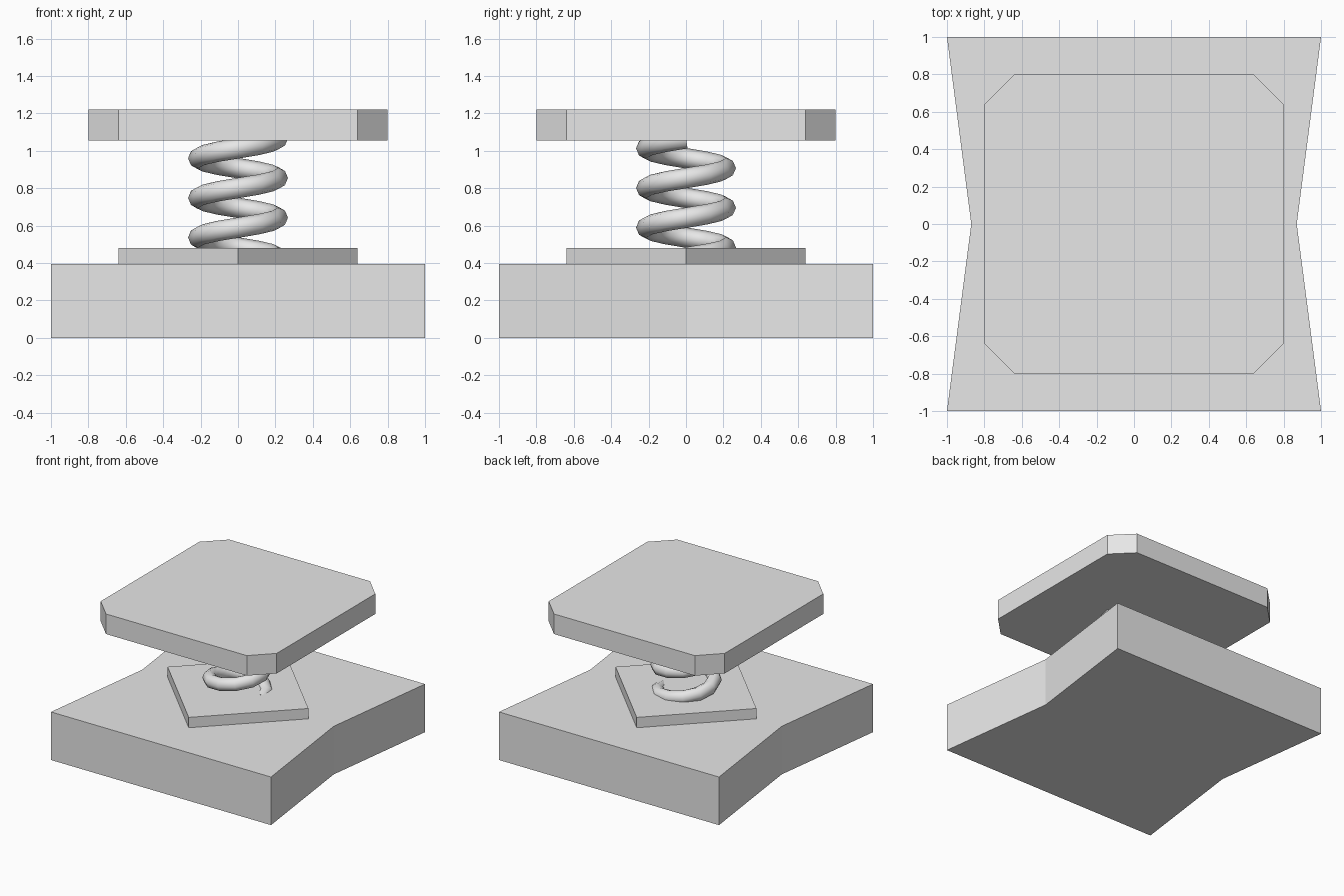
import bpy, bmesh, math
from mathutils import Vector

if "Cube" in bpy.data.objects:
    bpy.data.objects.remove(bpy.data.objects["Cube"])

grey = bpy.data.materials.new("light_grey")
grey.diffuse_color = (0.8, 0.8, 0.8, 1)
grey.use_nodes = True
grey.node_tree.nodes["Principled BSDF"].inputs["Base Color"].default_value = grey.diffuse_color


def finish(bm, name):
    bmesh.ops.recalc_face_normals(bm, faces=bm.faces)
    mesh = bpy.data.meshes.new(name)
    bm.to_mesh(mesh)
    bm.free()
    mesh.materials.append(grey)
    obj = bpy.data.objects.new(name, mesh)
    bpy.context.collection.objects.link(obj)
    return obj


def slab(name, outline, z0, z1):
    """Extrude a flat outline from z0 up to z1."""
    bm = bmesh.new()
    face = bm.faces.new([bm.verts.new((x, y, z0)) for x, y in outline])
    top = bmesh.ops.extrude_face_region(bm, geom=[face])["geom"]
    verts = [g for g in top if isinstance(g, bmesh.types.BMVert)]
    bmesh.ops.translate(bm, vec=(0, 0, z1 - z0), verts=verts)
    return finish(bm, name)


def coil(name, radius, tube, z0, pitch, turns, steps=12, sides=8):
    """Sweep a round section along a rising helix, with capped ends."""
    bm = bmesh.new()
    rings = []
    for i in range(turns * steps + 1):
        a = math.tau * i / steps
        out = Vector((math.cos(a), math.sin(a), 0))
        along = Vector((-math.sin(a), math.cos(a), pitch / math.tau / radius)).normalized()
        up = out.cross(along)
        centre = out * radius + Vector((0, 0, z0 + pitch * i / steps))
        rings.append([bm.verts.new(centre + tube * (out * math.cos(t) + up * math.sin(t)))
                      for t in (math.tau * k / sides for k in range(sides))])
    for r, s in zip(rings, rings[1:]):
        for k in range(sides):
            n = (k + 1) % sides
            bm.faces.new((r[k], r[n], s[n], s[k]))
    bm.faces.new(rings[0])
    bm.faces.new(rings[-1])
    obj = finish(bm, name)
    bpy.context.view_layer.objects.active = obj
    obj.select_set(True)
    bpy.ops.object.shade_smooth_by_angle(angle=math.radians(60))
    obj.select_set(False)


# Base block with pinched sides
slab("base", [(-1, -1), (1, -1), (0.87, 0), (1, 1), (-1, 1), (-0.87, 0)], 0, 0.395)

# Diamond mounting plate
slab("mounting_plate", [(0, -0.64), (0.64, 0), (0, 0.64), (-0.64, 0)], 0.395, 0.48)

# Coil spring
coil("spring", 0.213, 0.054, 0.43, 0.212, 3)

# Top pad with cut corners
h, c = 0.8, 0.64
slab("top_pad", [(-c, -h), (c, -h), (h, -c), (h, c), (c, h), (-c, h), (-h, c), (-h, -c)],
     1.055, 1.22)
